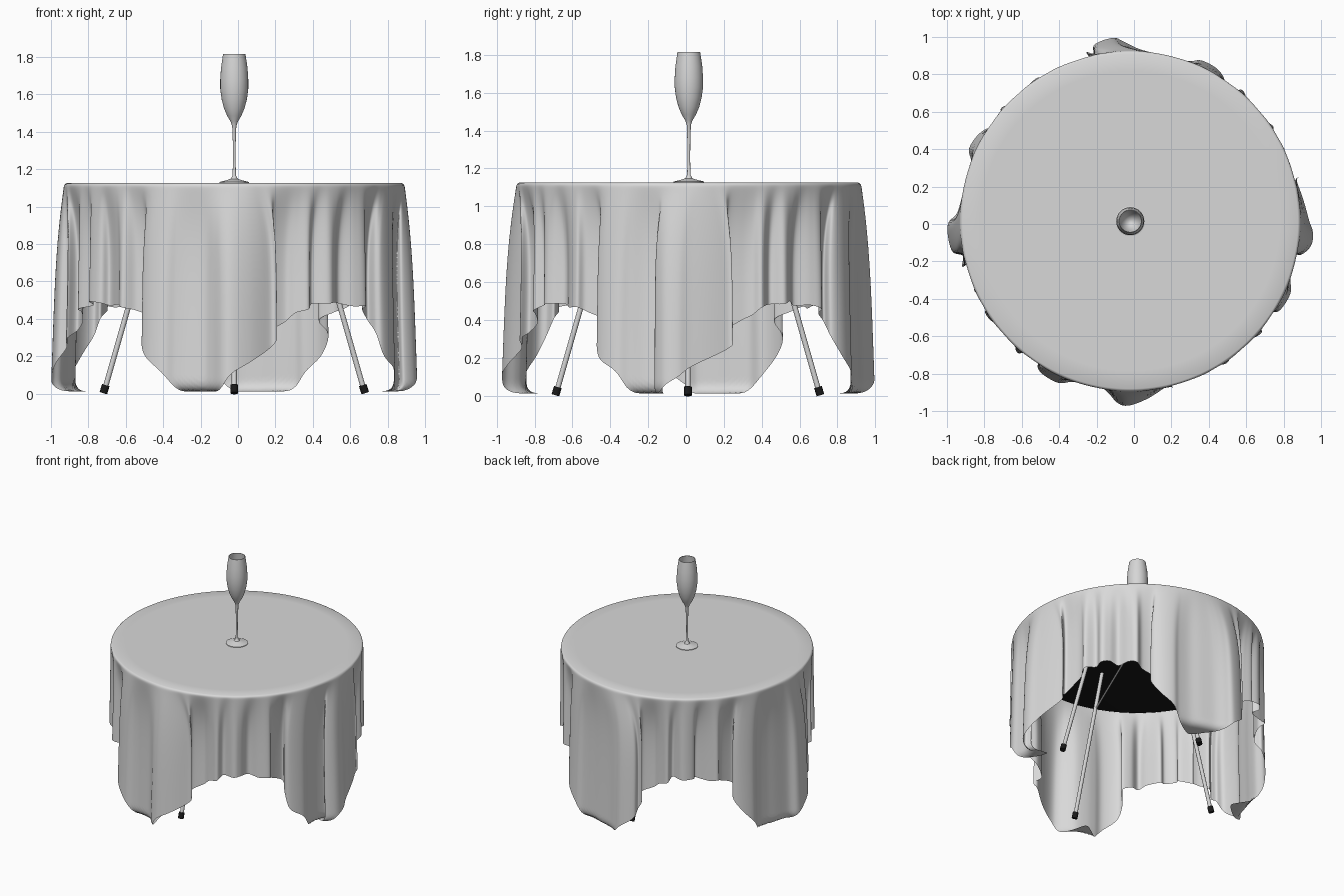
import bpy, math, random
from mathutils import Vector

if "Cube" in bpy.data.objects:
    bpy.data.objects.remove(bpy.data.objects["Cube"])

random.seed(4)
CX, CY = -0.02, 0.015
TOP, R = 1.125, 0.91


def material(name, value):
    m = bpy.data.materials.new(name)
    m.use_nodes = True
    color = (value, value, value, 1)
    m.diffuse_color = color
    m.node_tree.nodes["Principled BSDF"].inputs["Base Color"].default_value = color
    return m


CLOTH = material("pale grey cloth", 0.69)
METAL = material("grey metal", 0.66)
GLASS = material("grey glass", 0.67)
BLACK = material("black", 0.01)


def make(name, verts, faces, mat, angle):
    mesh = bpy.data.meshes.new(name)
    mesh.from_pydata(verts, [], faces)
    mesh.update()
    ob = bpy.data.objects.new(name, mesh)
    bpy.context.collection.objects.link(ob)
    mesh.materials.append(mat)
    bpy.ops.object.select_all(action="DESELECT")
    ob.select_set(True)
    bpy.context.view_layer.objects.active = ob
    bpy.ops.object.shade_smooth_by_angle(angle=math.radians(angle))


def grid_faces(rows, cols):
    # Quads of a grid that is closed around its columns
    return [(i * cols + j, (i + 1) * cols + j,
             (i + 1) * cols + (j + 1) % cols, i * cols + (j + 1) % cols)
            for i in range(rows - 1) for j in range(cols)]


def lathe(name, profile, mat, sides=48):
    verts = [(CX + r * math.cos(math.tau * j / sides),
              CY + r * math.sin(math.tau * j / sides), z)
             for r, z in profile for j in range(sides)]
    faces = [f[::-1] for f in grid_faces(len(profile), sides)]
    last = (len(profile) - 1) * sides
    faces.append(tuple(range(sides))[::-1])
    faces.append(tuple(range(last, last + sides)))
    make(name, verts, faces, mat, 40)


def rod(name, a, b, radius, mat, sides=16):
    a, b = Vector(a), Vector(b)
    bpy.ops.mesh.primitive_cylinder_add(vertices=sides, radius=radius, depth=(b - a).length,
                                        location=(a + b) / 2)
    ob = bpy.context.object
    ob.name = name
    ob.rotation_euler = (b - a).to_track_quat("Z", "Y").to_euler()
    ob.data.materials.append(mat)
    bpy.ops.object.shade_smooth_by_angle(angle=math.radians(40))


def spline(p, q, r, s, t):
    return 0.5 * (2 * q + (r - p) * t + (2 * p - 5 * q + 4 * r - s) * t * t
                  + (3 * q - p - 3 * r + s) * t ** 3)


# Tablecloth: folds of one quarter as (angle, radius, hem height);
# a hem below the floor means cloth lying on the floor
folds = [(2, .97, .1), (7, .945, .16), (12, .9, .24), (15, .915, .29), (13, .85, .34),
         (18, .84, .39), (22, .87, .43), (25, .9, .46), (29, .86, .48), (33, .91, .49),
         (37, .89, .49), (40, .84, .48), (45, .89, .47), (49, .915, .46), (52, .86, .44),
         (58, .83, .4), (57, .89, .32), (60, .925, .21), (65, .93, .12), (70, .895, .03),
         (75, .875, -.06), (80, .88, -.11), (84, .91, -.04), (88, .95, .04)]
# The big fold beside each corner sits a little differently
corner_shift = (-5, 4, 2, -2)
ring = []
for k in range(4):
    for m, r, h in folds:
        shift = corner_shift[k] if m < 9 else corner_shift[(k + 1) % 4] if m > 82 else 0
        ring.append(Vector((m + 90 * k + shift + random.uniform(-1, 1),
                            r + random.uniform(-.008, .008),
                            h + random.uniform(-.01, .01))))
n, steps = len(ring), 6
columns = []
for i in range(n):
    pts = [ring[(i + o) % n] + Vector((360 * ((i + o) // n), 0, 0)) for o in (-1, 0, 1, 2)]
    columns += [spline(*pts, k / steps) for k in range(steps)]

cols, drop_rows = len(columns), 56
edge, floor, curl = 0.014, 0.012, 0.05
verts = []
for r in (0.3, 0.6, 0.8, R - edge):
    for j in range(cols):
        a = math.tau * j / cols
        verts.append((CX + r * math.cos(a), CY + r * math.sin(a), TOP))
for i in range(1, drop_rows + 1):
    for j, (m, rc, hem) in enumerate(columns):
        d = (TOP - hem) * (i / drop_rows) ** 1.4
        # Folds deepen below the table edge; outward ones flare more slowly
        gather = 1 - math.exp(-(d / 0.2) ** 1.4)
        flare = 1 - math.exp(-(d / 0.32) ** 1.2)
        top_angle = 360 * j / cols
        a = math.radians(top_angle + (m - top_angle) * gather)
        r = R + (rc - R) * (flare if rc > R else gather)
        r += 0.015 * d * d - edge * math.exp(-d / 0.006)
        # Cloth that reaches the floor curls inward
        over = max(0, d - (TOP - floor - curl))
        turn = min(over / curl, math.pi / 2)
        z = floor + curl * (1 - math.sin(turn)) if over else TOP - d
        r -= curl * (1 - math.cos(turn)) + max(0, over - curl * math.pi / 2)
        verts.append((CX + r * math.cos(a), CY + r * math.sin(a), z))
faces = grid_faces(drop_rows + 4, cols)
faces.append(tuple(range(cols)))
make("tablecloth", verts, faces, CLOTH, 80)

# Table board under the cloth
lathe("table_board", [(.87, 1.07), (.88, 1.075), (.88, 1.115), (.87, 1.12)], BLACK, 96)

# Four splayed legs with rubber feet and braces
for k, side in enumerate(("left", "back", "right", "front")):
    a = math.tau * k / 4

    def at(r, z):
        return (CX + r * math.cos(a), CY - 0.005 + r * math.sin(a), z)

    rod(side + "_leg", at(.69, .03), at(.39, 1.08), .014, METAL)
    rod(side + "_foot", at(.70, .002), at(.687, .045), .021, BLACK)
    rod(side + "_brace", at(.47, .8), at(.12, 1.08), .006, METAL, 8)

# Wine flute: foot, stem, and hollow bowl
outer = [(.08, 1.127), (.08, 1.131), (.05, 1.138), (.02, 1.147), (.009, 1.165), (.007, 1.25),
         (.008, 1.35), (.011, 1.43), (.02, 1.455), (.038, 1.485), (.055, 1.525), (.068, 1.575),
         (.075, 1.63), (.075, 1.68), (.071, 1.74), (.06, 1.815)]
inner = [(r - .004, z + .004) for r, z in outer[-2:8:-1]]
lathe("flute_glass", outer + [(.057, 1.815)] + inner + [(.01, 1.47)], GLASS)
